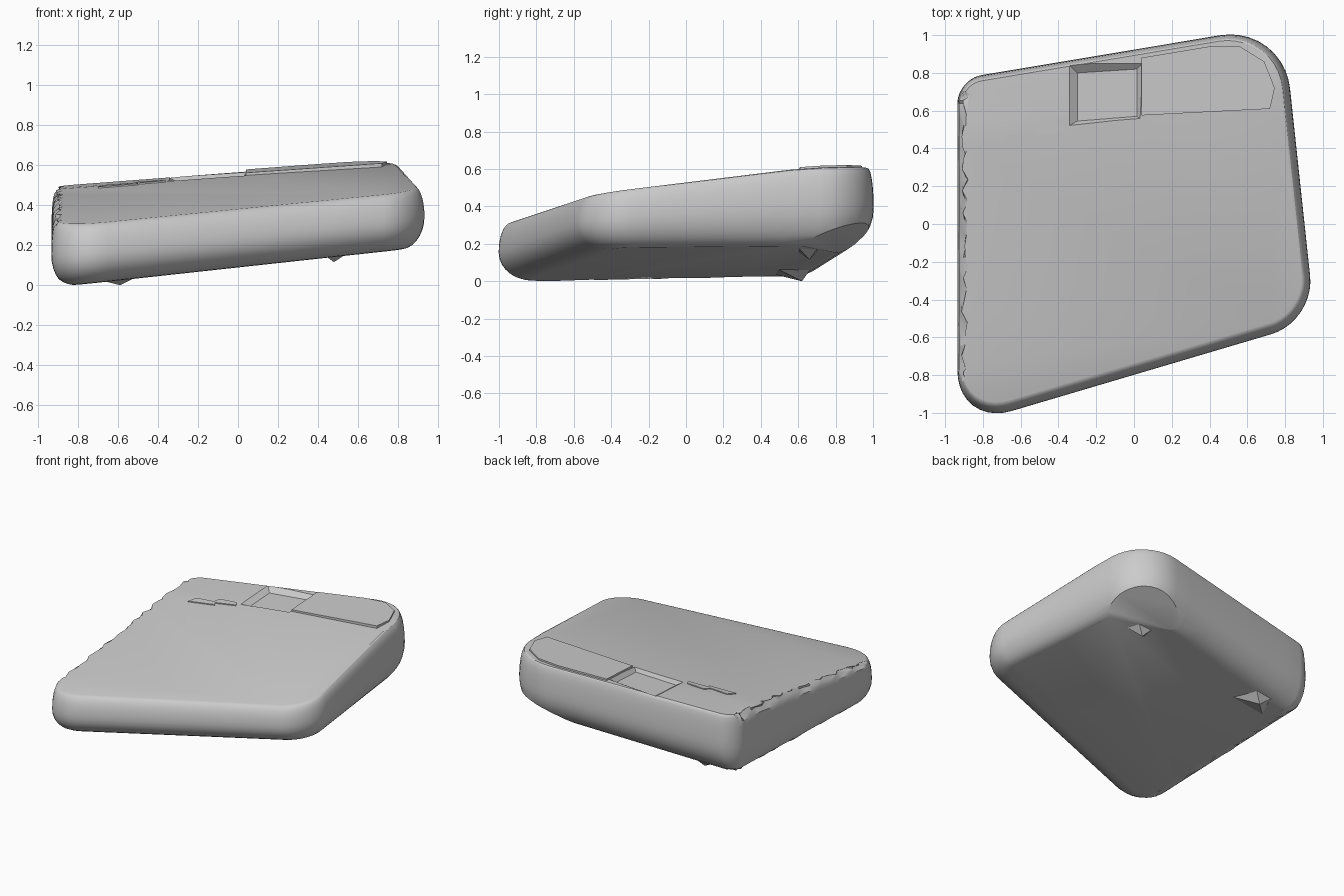
import bpy, bmesh, math, random
from mathutils import Vector

if "Cube" in bpy.data.objects:
    bpy.data.objects.remove(bpy.data.objects["Cube"])

random.seed(4)

# Tilted faces of the slab
def strip_line(x):
    return 0.57 + 0.08 * (x - 0.3)

def top_plane(x, y):
    z = 0.476 + 0.061 * x + 0.129 * y
    return z - 0.075 * max(0.0, y - strip_line(x))

def bottom_plane(x, y):
    return 0.101 + 0.103 * x + 0.02 * y

# Outline corners, counter-clockwise from front left; edges: front, right, back, left
CORNERS = [Vector(p) for p in ((-0.935, -1.075), (0.958, -0.515), (0.79, 1.055), (-0.935, 0.767))]
ROUND = [(0.30), (0.24), (0.34), (0.13)]
TOP_INSET = (0.06, 0.05, 0.03, 0.025)
BOTTOM_INSET = (0.16, 0.11, 0.19, 0.10)
SIDE_STEPS = (6, 6, 8, 24)

def cross(a, b):
    return a.x * b.y - a.y * b.x

def outline(insets):
    lines = []
    for i in range(4):
        a, b = CORNERS[i], CORNERS[(i + 1) % 4]
        d = (b - a).normalized()
        lines.append((a + Vector((-d.y, d.x)) * insets[i], d))
    corners = []
    for i in range(4):
        (p, d), (q, e) = lines[i - 1], lines[i]
        corners.append(p + d * (cross(q - p, e) / cross(d, e)))
    arcs = []
    for i, c in enumerate(corners):
        length = max(0.06, ROUND[i] - 0.5 * (insets[i - 1] + insets[i]))
        a, b = c - lines[i - 1][1] * length, c + lines[i][1] * length
        arc = []
        for k in range(11):
            t = k / 10
            w = ((1 - t) ** 2, 1.42 * t * (1 - t), t * t)
            arc.append((a * w[0] + c * w[1] + b * w[2]) / sum(w))
        arcs.append(arc)
    pts = []
    for i in range(4):
        pts += arcs[i]
        a, b = arcs[i][-1], arcs[(i + 1) % 4][0]
        n = SIDE_STEPS[i]
        pts += [a.lerp(b, k / n) for k in range(1, n)]
    return pts

def make_object(name, bm, angle=30):
    bmesh.ops.recalc_face_normals(bm, faces=bm.faces)
    me = bpy.data.meshes.new(name)
    bm.to_mesh(me)
    bm.free()
    ob = bpy.data.objects.new(name, me)
    bpy.context.collection.objects.link(ob)
    bpy.ops.object.select_all(action='DESELECT')
    bpy.context.view_layer.objects.active = ob
    ob.select_set(True)
    if angle:
        bpy.ops.object.shade_smooth_by_angle(angle=math.radians(angle))
    return ob

def prism(name, low, high, drop, lift):
    bm = bmesh.new()
    a = [bm.verts.new((x, y, top_plane(x, y) + drop)) for x, y in low]
    b = [bm.verts.new((x, y, top_plane(x, y) + lift)) for x, y in high]
    bm.faces.new(a)
    bm.faces.new(b)
    for i in range(len(a)):
        j = (i + 1) % len(a)
        bm.faces.new((a[i], a[j], b[j], b[i]))
    return make_object(name, bm, None)

# Slab body: rings swept from the bottom face to the top face
bm = bmesh.new()
rings = []
LEVELS = 14
for k in range(LEVELS + 1):
    u = -math.cos(math.pi * k / LEVELS)
    side = TOP_INSET if u > 0 else BOTTOM_INSET
    bulge = 1 - math.sqrt(max(0.0, 1 - u * u))
    ring = []
    for x, y in outline([s * bulge for s in side]):
        # chipped upper and lower left edge
        if x < -0.8 and abs(u) > 0.9 and -0.8 < y < 0.7:
            x += random.uniform(0, 0.035)
        t = (u + 1) / 2
        z = bottom_plane(x, y) * (1 - t) + top_plane(x, y) * t
        ring.append(bm.verts.new((x, y, z)))
    rings.append(ring)
n = len(rings[0])
for r, s in zip(rings, rings[1:]):
    for i in range(n):
        j = (i + 1) % n
        bm.faces.new((r[i], r[j], s[j], s[i]))
bm.faces.new(rings[0])

# Top face in two flat pieces: main face and back strip
main = [v for v in rings[-1] if v.co.y <= strip_line(v.co.x)]
back = [v for v in rings[-1] if v.co.y > strip_line(v.co.x)]
first = rings[-1].index(back[0])
last = rings[-1].index(back[-1])
front_loop = [rings[-1][(last + k) % n] for k in range(n - (last - first))] + [back[0]]
bm.faces.new(back)
bm.faces.new(list(dict.fromkeys(front_loop)))
bmesh.ops.recalc_face_normals(bm, faces=bm.faces)

# Chamfer under the back right corner
A, B, C = Vector((0.83, 0.55, 0.19)), Vector((0.45, 0.72, 0.15)), Vector((0.70, 0.92, 0.31))
normal = (B - A).cross(C - A).normalized()
if normal.z > 0:
    normal = -normal
cut = bmesh.ops.bisect_plane(bm, geom=bm.verts[:] + bm.edges[:] + bm.faces[:],
                             plane_co=A, plane_no=normal, clear_outer=True)
bmesh.ops.holes_fill(bm, edges=[e for e in bm.edges if e.is_boundary], sides=0)
body = make_object("slab_body", bm)

# Square recess in the back strip
cutter = prism("recess_cutter",
               [(-0.30, 0.545), (0.015, 0.57), (0.015, 0.82), (-0.30, 0.80)],
               [(-0.37, 0.505), (0.045, 0.55), (0.06, 0.87), (-0.37, 0.87)], -0.03, 0.02)
cutter.hide_render = True
cutter.hide_viewport = True
mod = body.modifiers.new("recess", 'BOOLEAN')
mod.operation = 'DIFFERENCE'
mod.object = cutter
mod.solver = 'EXACT'

# Raised panel to the right of the recess
panel = [(0.04, 0.575), (0.72, 0.61), (0.745, 0.72), (0.69, 0.86), (0.56, 0.94), (0.40, 0.94), (0.04, 0.88)]
prism("raised_panel", panel, panel, -0.05, 0.012)

# Low ridge chips along the left part of the strip
for x, y, w in ((-0.60, 0.44, 0.10), (-0.45, 0.49, 0.09)):
    chip = [(x - w, y - 0.03), (x + w, y), (x + w * 0.8, y + 0.035), (x - w * 0.7, y + 0.03)]
    prism("edge_chip", chip, chip, -0.02, 0.006)

# Pointed scraps hanging under the back edge
def scrap(tip, base):
    bm = bmesh.new()
    p = bm.verts.new(tip)
    ring = [bm.verts.new(b) for b in base]
    bm.faces.new(ring)
    for i in range(len(ring)):
        bm.faces.new((ring[i], ring[(i + 1) % len(ring)], p))
    make_object("underside_scrap", bm, None)

scrap((-0.59, 0.62, 0.0), [(-0.75, 0.46, 0.04), (-0.45, 0.48, 0.07), (-0.45, 0.72, 0.14), (-0.78, 0.72, 0.14)])
scrap((0.48, 0.66, 0.115), [(0.42, 0.60, 0.16), (0.58, 0.60, 0.18), (0.57, 0.72, 0.20), (0.42, 0.72, 0.18)])
